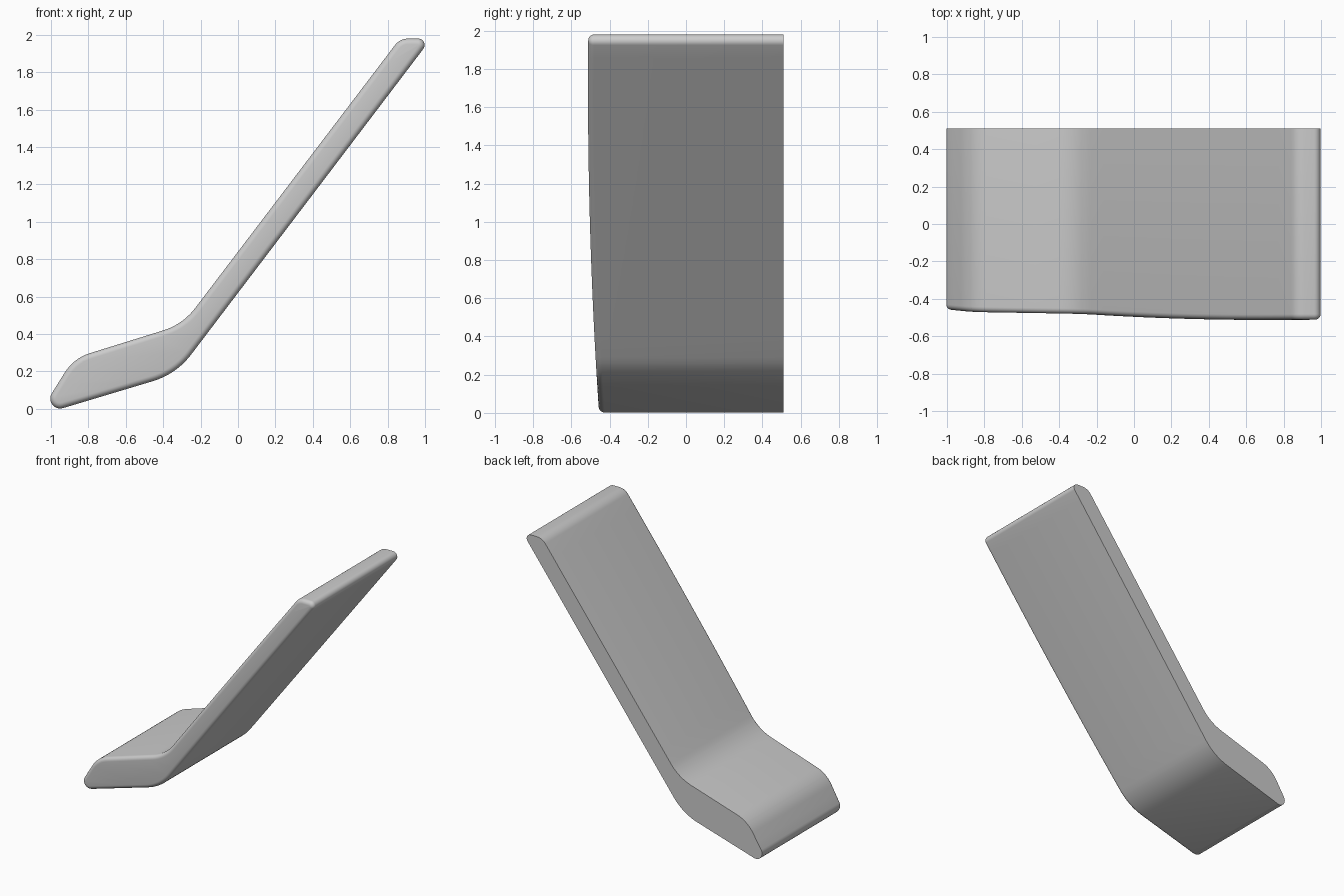
import bpy, bmesh, math
from mathutils import Vector

if "Cube" in bpy.data.objects:
    bpy.data.objects.remove(bpy.data.objects["Cube"])

# Side profile corners (x, z) with the tangent length of each rounded corner
CORNERS = [
    (-1.07, -0.036, 0.14),   # front tip
    (-0.33, 0.186, 0.13),    # underside bend
    (1.033, 1.98, 0.07),     # upper right end
    (0.866, 1.98, 0.045),    # upper left end
    (-0.295, 0.452, 0.11),   # top side bend
    (-0.878, 0.271, 0.09),   # blunt end shoulder
]
BACK, EDGE = 0.51, 0.03


def rounded_outline(corners, steps=10):
    pts = []
    n = len(corners)
    for i, (x, z, t) in enumerate(corners):
        c = Vector((x, z))
        a = (Vector(corners[i - 1][:2]) - c).normalized()
        b = (Vector(corners[(i + 1) % n][:2]) - c).normalized()
        half = a.angle(b) / 2
        centre = c + (a + b).normalized() * t / math.cos(half)
        start, end = c + a * t - centre, c + b * t - centre
        sweep = math.atan2(start.x * end.y - start.y * end.x, start.dot(end))
        for k in range(steps + 1):
            s = sweep * k / steps
            pts.append(centre + Vector((
                start.x * math.cos(s) - start.y * math.sin(s),
                start.x * math.sin(s) + start.y * math.cos(s))))
    return pts


def inset(pts, d):
    out = []
    for i, p in enumerate(pts):
        e = (p - pts[i - 1]).normalized()
        f = (pts[(i + 1) % len(pts)] - p).normalized()
        n = Vector((-e.y - f.y, e.x + f.x)).normalized()
        out.append(p + n * d / max(0.5, n.dot(Vector((-e.y, e.x)))))
    return out


outline = rounded_outline(CORNERS)
bm = bmesh.new()

# Rings from the flat back to the rounded front rim
sections = [(0.0, BACK)]
for k in range(7):
    a = math.pi / 2 * k / 6
    sections.append((EDGE * (1 - math.cos(a)), EDGE * (1 - math.sin(a))))
rings = [[bm.verts.new((p.x, y, p.y)) for p in inset(outline, d)]
         for d, y in sections]
for r, s in zip(rings, rings[1:]):
    for i in range(len(r)):
        j = (i + 1) % len(r)
        bm.faces.new((r[i], r[j], s[j], s[i]))
bm.faces.new(rings[0])
bm.faces.new(rings[-1][::-1])

# Slice by height, then bow the front side
for k in range(1, 16):
    bmesh.ops.bisect_plane(bm, geom=bm.verts[:] + bm.edges[:] + bm.faces[:],
                           plane_co=(0, 0, 0.123 * k + 0.011), plane_no=(0, 0, 1))
for v in bm.verts:
    if v.co.y < 0.1:
        z = v.co.z
        v.co.y += -0.455 - 0.068 * z + 0.020 * z * z
bmesh.ops.recalc_face_normals(bm, faces=bm.faces[:])

mesh = bpy.data.meshes.new("bent_plate")
bm.to_mesh(mesh)
bm.free()
plate = bpy.data.objects.new("bent_plate", mesh)
bpy.context.collection.objects.link(plate)
bpy.context.view_layer.objects.active = plate
plate.select_set(True)
bpy.ops.object.shade_smooth_by_angle(angle=math.radians(35))
